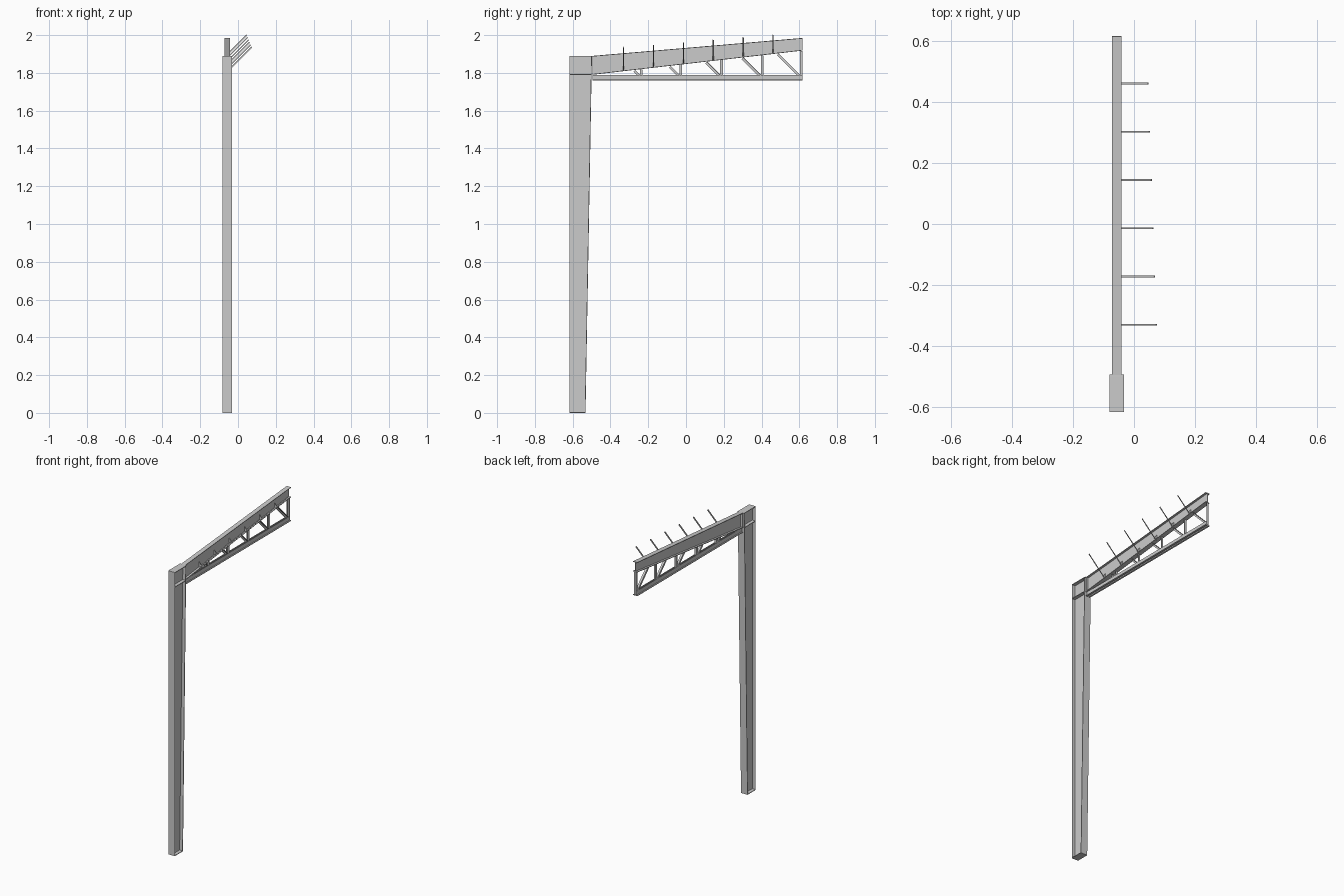
import bpy, bmesh
from mathutils import Vector

if "Cube" in bpy.data.objects:
    bpy.data.objects.remove(bpy.data.objects["Cube"])

CX = -0.057      # centre plane of the frame
T = 0.004        # plate thickness


def extrude(name, pts, vec):
    """Extrude a closed polygon of 3D points along a vector."""
    bm = bmesh.new()
    face = bm.faces.new([bm.verts.new(p) for p in pts])
    res = bmesh.ops.extrude_face_region(bm, geom=[face])
    verts = [g for g in res["geom"] if isinstance(g, bmesh.types.BMVert)]
    bmesh.ops.translate(bm, verts=verts, vec=vec)
    bmesh.ops.recalc_face_normals(bm, faces=bm.faces)
    me = bpy.data.meshes.new(name)
    bm.to_mesh(me)
    bm.free()
    ob = bpy.data.objects.new(name, me)
    bpy.context.collection.objects.link(ob)
    return ob


def plate(name, yz, width):
    """Side-view outline, centred on the frame plane, given width in x."""
    return extrude(name, [(CX - width / 2, y, z) for y, z in yz], (width, 0, 0))


def strip(name, a, b, t, width):
    """Flat bar from a to b in side view; thickness goes to the left of a->b."""
    d = (Vector(b) - Vector(a)).normalized()
    n = Vector((-d.y, d.x)) * t
    a, b = Vector(a), Vector(b)
    return plate(name, [a, b, b + n, a + n], width)


def angle(name, a, b, u, v, lu, lv, t):
    """L-section bar from a to b with legs along u and v."""
    a, b, u, v = (Vector(p) for p in (a, b, u, v))
    prof = [(0, 0), (lu, 0), (lu, t), (t, t), (t, lv), (0, lv)]
    return extrude(name, [a + u * p + v * q for p, q in prof], b - a)


# Tapered column
CW = 0.048
Y0, ZT, ZK = -0.618, 1.89, 1.79
YB, YT = -0.532, -0.498
plate("column_web", [(Y0, 0), (YB, 0), (YT, ZT), (Y0, ZT)], T)
strip("column_outer_flange", (Y0, ZT), (Y0, 0), T, CW)
strip("column_inner_flange", (YB, 0), (YT, ZT), T, CW)
strip("column_base_plate", (Y0, 0), (YB, 0), T, CW)
strip("column_cap_plate", (Y0, ZT - T), (-0.494, ZT - T), T, CW)
strip("knee_stiffener", (Y0, ZK), (YT, ZK), T, CW)

# Tapered rafter
RW = 0.031
YA, YE = -0.496, 0.617


def top(y):
    return 1.89 + 0.095 * (y - YA) / (YE - YA)


def bot(y):
    return 1.79 + 0.128 * (y - YA) / (YE - YA)


plate("rafter_web", [(YA, bot(YA)), (YE, bot(YE)), (YE, top(YE)), (YA, top(YA))], T)
strip("rafter_top_flange", (YE, top(YE)), (YA, top(YA)), T, RW)
strip("rafter_bottom_flange", (YA, bot(YA)), (YE, bot(YE)), T, RW)
strip("rafter_root_plate", (YA + T, bot(YA)), (YA + T, top(YA)), T, RW)

# Bottom chord: two angles back to back
for s, side in ((-1, "left"), (1, "right")):
    x = CX + s * 0.004
    angle("chord_" + side, (x, YA, 1.76), (x, YE, 1.76),
          (s, 0, 0), (0, 0, 1), 0.012, 0.03, T)

# Truss posts and diagonals
W = 0.014
for i, y in enumerate((-0.23, -0.02, 0.195, 0.41, YE)):
    angle(f"truss_post_{i}", (CX - W / 2, y, 1.765), (CX - W / 2, y, bot(y - W)),
          (1, 0, 0), (0, -1, 0), W, W, 0.003)
    d = Vector((0, -1, 1)).normalized()
    yb, zb = y - 0.008, 1.785
    # run at 45 degrees until the rafter underside is reached
    k = (bot(yb) - zb) / (1 + 0.128 / (YE - YA))
    angle(f"truss_diagonal_{i}", (CX - W / 2, yb, zb), (CX - W / 2, yb - k, zb + k),
          (1, 0, 0), (0, -d.z, d.y), W, W, 0.003)

# Sloping side braces with gusset plates
for i in range(6):
    y = -0.331 + 0.1585 * i
    x0, z0 = CX + 0.011, bot(y) + 0.004
    x1 = 0.075 - 0.0054 * i
    r = 0.7071
    angle(f"side_brace_{i}", (x0, y - 0.003, z0), (x1, y - 0.003, z0 + x1 - x0),
          (0, 1, 0), (-r, 0, r), 0.006, 0.007, 0.002)
    zb = bot(y)
    extrude(f"brace_gusset_{i}", [(CX, y, zb), (CX + RW / 2, y, zb),
            (CX + RW / 2, y, zb + 0.022), (CX, y, zb + 0.04)], (0, 0.002, 0))
